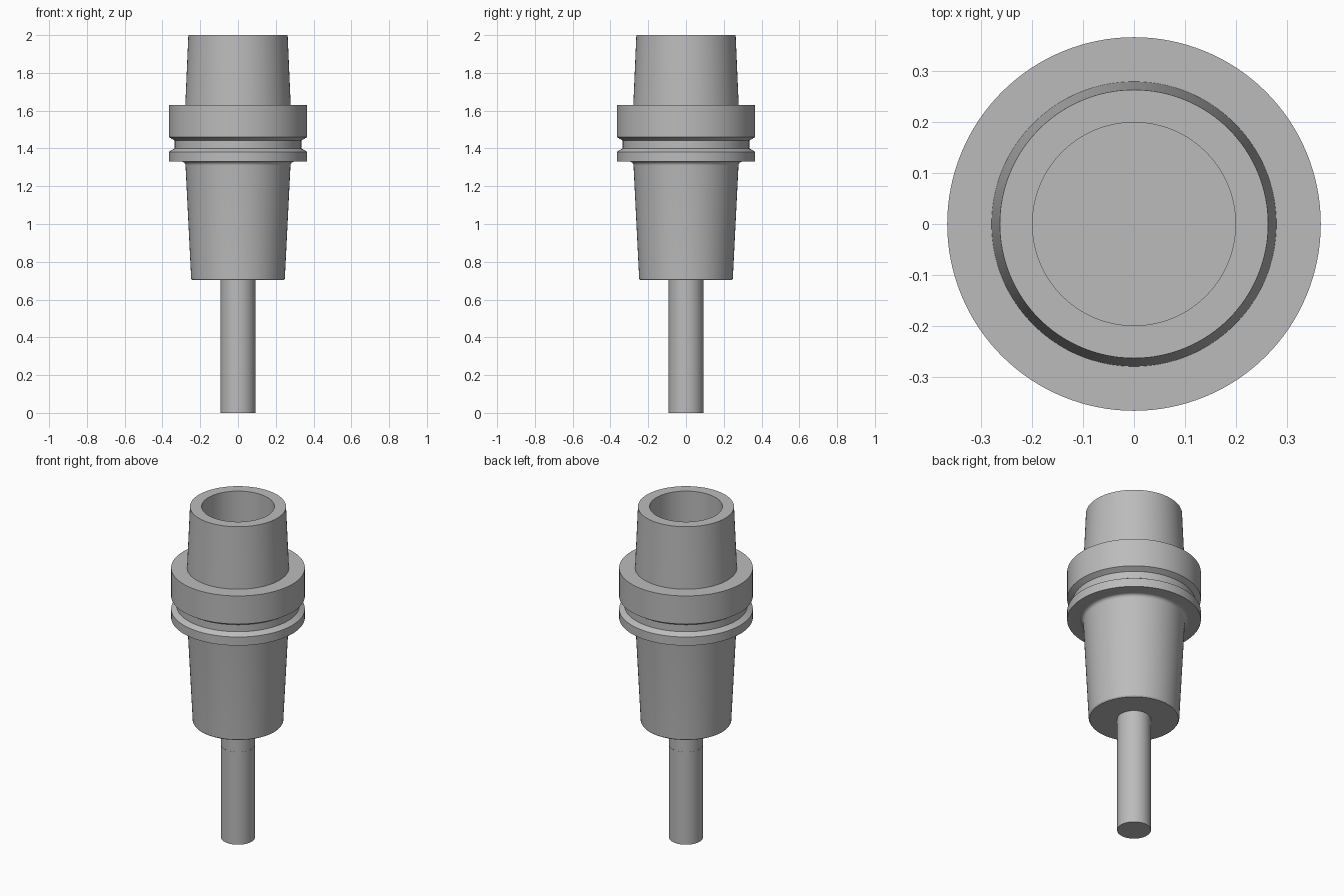
import bpy, bmesh, math

cube = bpy.data.objects.get("Cube")
if cube:
    bpy.data.objects.remove(cube, do_unlink=True)

steel = bpy.data.materials.new("steel_grey")
steel.use_nodes = True
STEEL = (0.5, 0.5, 0.5, 1)
steel.diffuse_color = STEEL
steel.node_tree.nodes["Principled BSDF"].inputs["Base Color"].default_value = STEEL


def lathe(name, profile, steps=128):
    """Spin a (radius, height) profile about the z axis."""
    bm = bmesh.new()
    verts = [bm.verts.new((r, 0, z)) for r, z in profile]
    edges = [bm.edges.new(pair) for pair in zip(verts, verts[1:])]
    bmesh.ops.spin(bm, geom=verts + edges, cent=(0, 0, 0), axis=(0, 0, 1),
                   angle=math.tau, steps=steps, use_duplicate=False)
    bmesh.ops.remove_doubles(bm, verts=bm.verts, dist=1e-5)
    bmesh.ops.recalc_face_normals(bm, faces=bm.faces)
    mesh = bpy.data.meshes.new(name)
    bm.to_mesh(mesh)
    bm.free()
    mesh.materials.append(steel)
    obj = bpy.data.objects.new(name, mesh)
    bpy.context.collection.objects.link(obj)
    bpy.ops.object.select_all(action="DESELECT")
    obj.select_set(True)
    bpy.context.view_layer.objects.active = obj
    bpy.ops.object.shade_smooth_by_angle(angle=math.radians(25))
    return obj


# Concave fillet where the lower cone meets the flange
FILLET = 0.02
fillet = [(0.298 - FILLET * math.cos(a), 1.31 + FILLET * math.sin(a))
          for a in (math.radians(15 * i) for i in range(7))]

# Holder: lower cone, grooved flange, hollow upper taper
holder = [(0, 0.703), (0.243, 0.703), (0.248, 0.71)]
holder += fillet
holder += [(0.366, 1.33), (0.366, 1.382),     # lower flange
           (0.336, 1.4), (0.336, 1.442),      # groove
           (0.366, 1.46), (0.366, 1.63),      # upper flange
           (0.279, 1.63), (0.263, 2),         # upper taper
           (0.199, 2), (0.199, 1.6), (0, 1.6)]  # bore
lathe("tool_holder", holder)

# Tool: shank clamped in the holder and the cutting length below it
lathe("tool_shank", [(0, 0.56), (0.092, 0.56), (0.092, 0.75), (0, 0.75)], 64)
lathe("cutting_length", [(0, 0), (0.0925, 0), (0.0925, 0.56), (0, 0.56)], 64)
